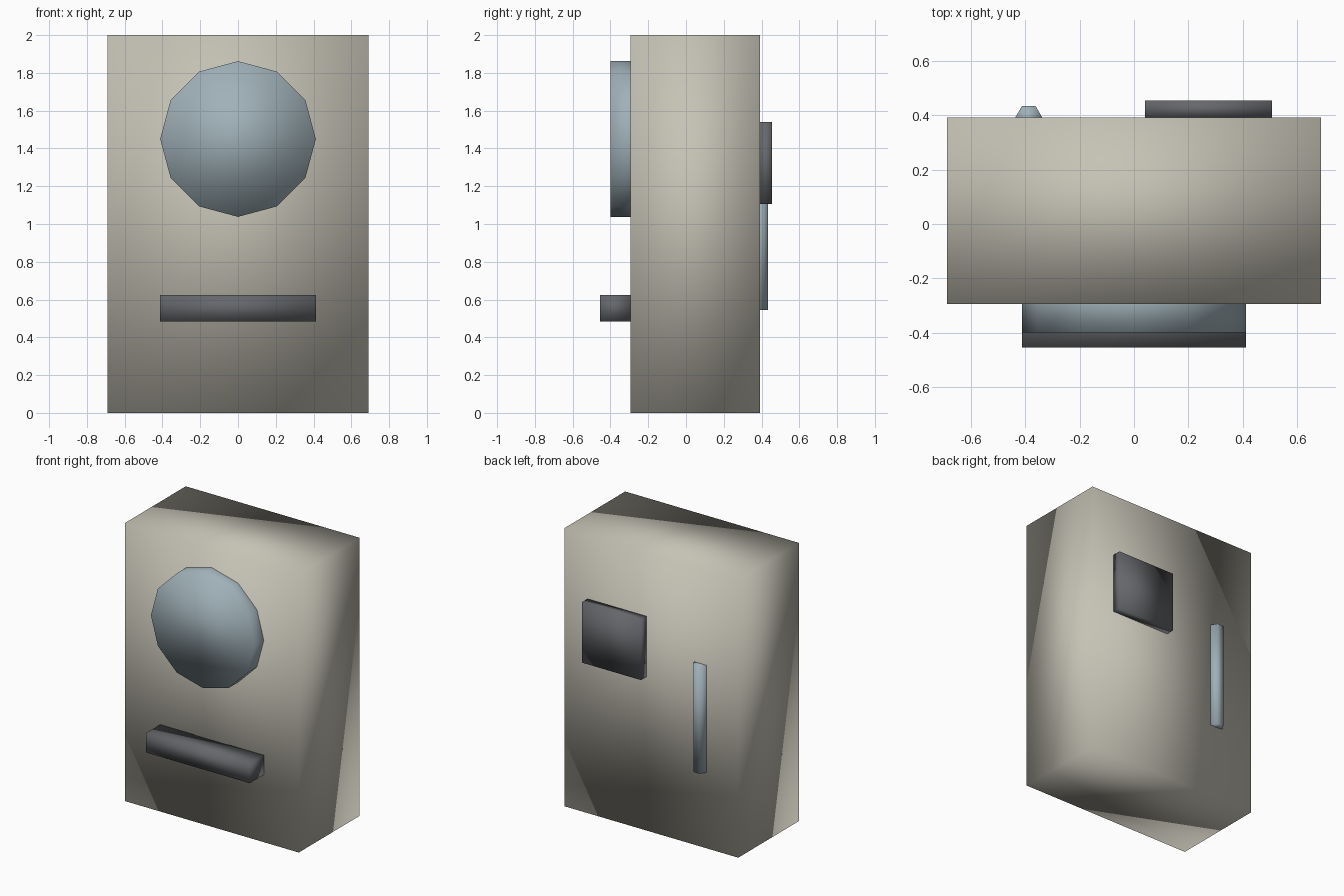
import bpy
import math

cube = bpy.data.objects.get("Cube")
if cube:
    bpy.data.objects.remove(cube, do_unlink=True)


def material(name, rgb):
    mat = bpy.data.materials.new(name)
    mat.use_nodes = True
    colour = (*rgb, 1.0)
    mat.diffuse_color = colour
    mat.node_tree.nodes["Principled BSDF"].inputs["Base Color"].default_value = colour
    return mat


beige = material("warm beige", (0.56, 0.54, 0.46))
blue = material("pale blue", (0.35, 0.44, 0.48))
grey = material("dark grey", (0.13, 0.135, 0.145))


def finish(name, mat):
    """Name, colour and softly shade the active object."""
    obj = bpy.context.object
    bpy.ops.object.transform_apply(location=False, rotation=True, scale=True)
    obj.name = obj.data.name = name
    obj.data.materials.append(mat)
    bpy.ops.object.shade_smooth()
    return obj


def box(name, x, y, z, mat):
    """Box given as a (low, high) pair on each axis."""
    spans = (x, y, z)
    bpy.ops.mesh.primitive_cube_add(size=1, location=[(a + b) / 2 for a, b in spans])
    bpy.context.object.scale = [b - a for a, b in spans]
    return finish(name, mat)


def prism(name, sides, radius, depth, location, rotation, mat):
    bpy.ops.mesh.primitive_cylinder_add(vertices=sides, radius=radius, depth=depth,
                                        location=location, rotation=rotation)
    return finish(name, mat)


FRONT, BACK = -0.295, 0.392

# Main slab
box("body", (-0.69, 0.69), (FRONT, BACK), (0, 2), beige)

# Front: twelve-sided disc and ledge
prism("front_disc", 12, 0.412, 0.21, (0, FRONT, 1.45), (math.pi / 2, 0, 0), blue)
box("front_ledge", (-0.412, 0.412), (FRONT - 0.16, FRONT), (0.485, 0.625), grey)

# Back: square panel and upright half-sunk hexagonal bar
box("back_panel", (0.04, 0.508), (BACK, 0.455), (1.105, 1.54), grey)
prism("back_bar", 6, 0.05, 0.77, (-0.388, BACK, 0.93), (0, 0, math.pi / 6), blue)
